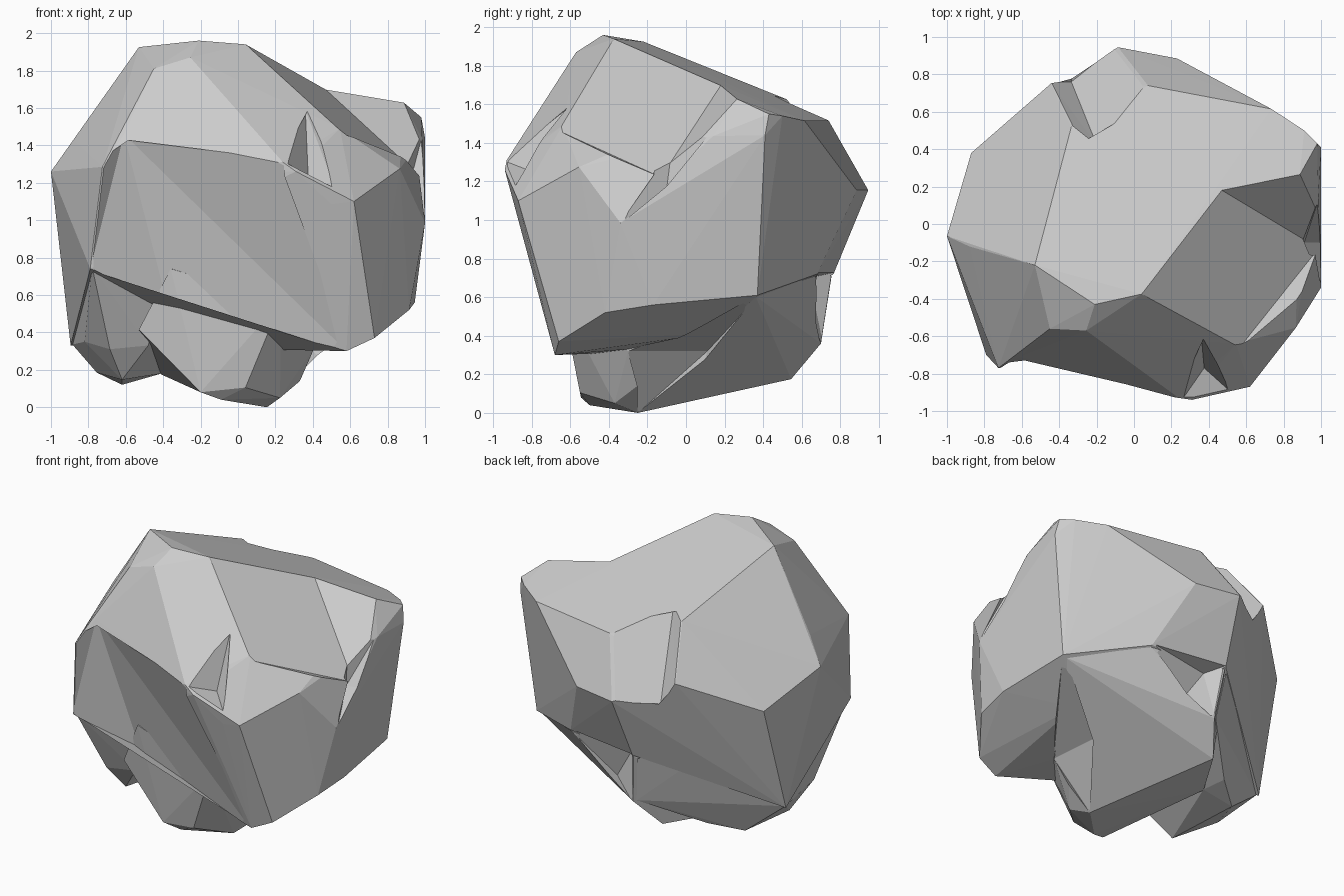
import bpy, bmesh


def hull(name, points):
    """Convex faceted block around a few corner points."""
    bm = bmesh.new()
    for p in points:
        bm.verts.new(p)
    bmesh.ops.convex_hull(bm, input=bm.verts[:])
    bmesh.ops.delete(bm, geom=[v for v in bm.verts if not v.link_faces], context='VERTS')
    bmesh.ops.recalc_face_normals(bm, faces=bm.faces[:])
    mesh = bpy.data.meshes.new(name)
    bm.to_mesh(mesh)
    bm.free()
    ob = bpy.data.objects.new(name, mesh)
    bpy.context.collection.objects.link(ob)
    return ob


def carve(target, tool, operation):
    """Fuse or chip away a block, then discard the helper."""
    tool.hide_render = True
    mod = target.modifiers.new(tool.name, 'BOOLEAN')
    mod.operation = operation
    mod.solver = 'EXACT'
    mod.object = tool
    bpy.context.view_layer.objects.active = target
    bpy.ops.object.modifier_apply(modifier=mod.name)
    bpy.data.objects.remove(tool, do_unlink=True)


# Main boulder: sloping crown, wide waist, overhanging lower rim
crown = [(-.53, -.22, 1.925), (-.21, -.43, 1.96), (.04, -.375, 1.94), (-.255, -.57, 1.87),
         (-.45, -.56, 1.81), (.885, .26, 1.63), (.91, .5, 1.54), (.98, .43, 1.55),
         (1, .41, 1.44), (.735, .615, 1.515), (.075, .74, 1.515), (-.2, .43, 1.645),
         (-.335, .52, 1.627), (-.88, -.12, 1.43), (.545, -.64, 1.49)]
waist = [(-.085, .945, 1.155), (.23, .885, 1.155), (-.445, .75, 1.3), (-.335, .77, 1.136),
         (-.87, .38, 1.08), (-1, -.065, 1.26), (-.61, -.71, 1.46), (-.725, -.77, 1.285),
         (.24, -.93, 1.31), (.31, -.94, 1.26), (.5, -.88, 1.085), (.62, -.87, 1.1),
         (1, -.34, .985), (.865, -.555, 1.275), (.985, .14, 1.435)]
rim = [(.58, -.68, .3), (.73, -.66, .37), (.915, -.42, .52), (.945, -.17, .56),
       (.83, .05, .535), (.9, .37, .61), (.42, .68, .72), (-.12, .765, .72),
       (-.79, -.7, .74), (-.895, .17, .33), (.63, .16, .415), (.40, -.30, .33),
       (.27, -.45, .34)]
rock = hull("rock", crown + waist + rim)

# Hollowed front: a column stays on the left
front = hull("front_cutter", [(-.61, -.70, 1.46), (.24, -.935, 1.31), (.58, -.69, .30),
                              (-.35, -.61, .765), (-.38, -.55, .56), (-.63, -.66, .815),
                              (-.725, -.78, 1.285), (-.79, -.71, .74), (-.2, -1.2, .9)])
carve(rock, front, 'DIFFERENCE')

# Central foot, running up into the front and back
foot = hull("foot", [(.155, -.25, 0), (.225, -.37, .05), (.06, -.1, .05), (-.09, -.5, .04),
                     (-.2, -.545, .08), (.04, -.55, .105), (-.2, .545, .175), (-.08, .7, .36),
                     (.42, .67, .71), (.88, .36, .605), (-.12, .755, .71), (.41, -.3, .32),
                     (.38, .11, .32), (.28, -.45, .33), (.62, .155, .42), (-.41, .2, .175),
                     (.13, -.6, .47), (.23, -.64, .565), (-.38, -.55, .58), (-.53, -.51, .415),
                     (-.36, -.60, .74)])
carve(rock, foot, 'UNION')

# Left lobe beside the foot
lobe = hull("lobe", [(-.62, .23, .12), (-.755, -.07, .185), (-.885, .16, .335), (-.62, -.36, .147),
                     (-.685, -.48, .31), (-.48, -.45, .33), (-.78, -.69, .75), (-.43, .38, .18),
                     (-.41, .2, .18), (-.82, -.25, .35), (-.86, .37, 1.06), (-.14, .74, .69),
                     (-.1, .69, .37), (-.40, -.54, .60), (-.62, -.65, .80)])
carve(rock, lobe, 'UNION')

# Undercut behind the right side of the foot
under = hull("undercut_cutter", [(.415, -.30, .322), (.38, .11, .32), (.635, .16, .412),
                                 (.16, -.25, .0), (.905, .37, .60), (.8, 0, -.1)])
carve(rock, under, 'DIFFERENCE')

# Valley on the upper right: a wedge swept from a sloping crease
a, b = (.40, .222, 1.762), (.987, -.13, 1.222)
wedge = [tuple(p[i] + w[i] for i in range(3)) for p in (a, b)
         for w in ((0, 0, 0), (-.70, -.88, .40), (.65, .14, -.10))]
carve(rock, hull("valley_cutter", wedge), 'DIFFERENCE')

# Dent in the right wall below the valley
dent = hull("right_dent_cutter", [(.90, -.07, 1.40), (.91, -.1, 1.165), (1.01, -.34, .98),
                                  (.99, .14, 1.47), (1.2, -.1, 1.2)])
carve(rock, dent, 'DIFFERENCE')

# Chip at the upper front
chip = hull("front_chip_cutter", [(.36, -.60, 1.59), (.375, -.77, 1.24), (.25, -.95, 1.31),
                                  (.52, -.90, 1.17), (.60, -.95, 1.40)])
carve(rock, chip, 'DIFFERENCE')

# Split at the upper back
split = hull("back_split_cutter", [(-.2, .425, 1.65), (-.335, .76, 1.136), (-.335, .525, 1.635),
                                   (-.45, .76, 1.3), (.075, .75, 1.52), (-.09, .955, 1.155),
                                   (-.3, 1.1, 1.25)])
carve(rock, split, 'DIFFERENCE')

# Hollow low on the back
hollow = hull("back_hollow_cutter", [(.42, .69, .73), (.12, .59, .45), (-.08, .71, .36),
                                     (-.04, .64, .70), (-.12, .775, .73), (.15, 1.0, .6)])
carve(rock, hollow, 'DIFFERENCE')

# Flat facets
for poly in rock.data.polygons:
    poly.use_smooth = False
